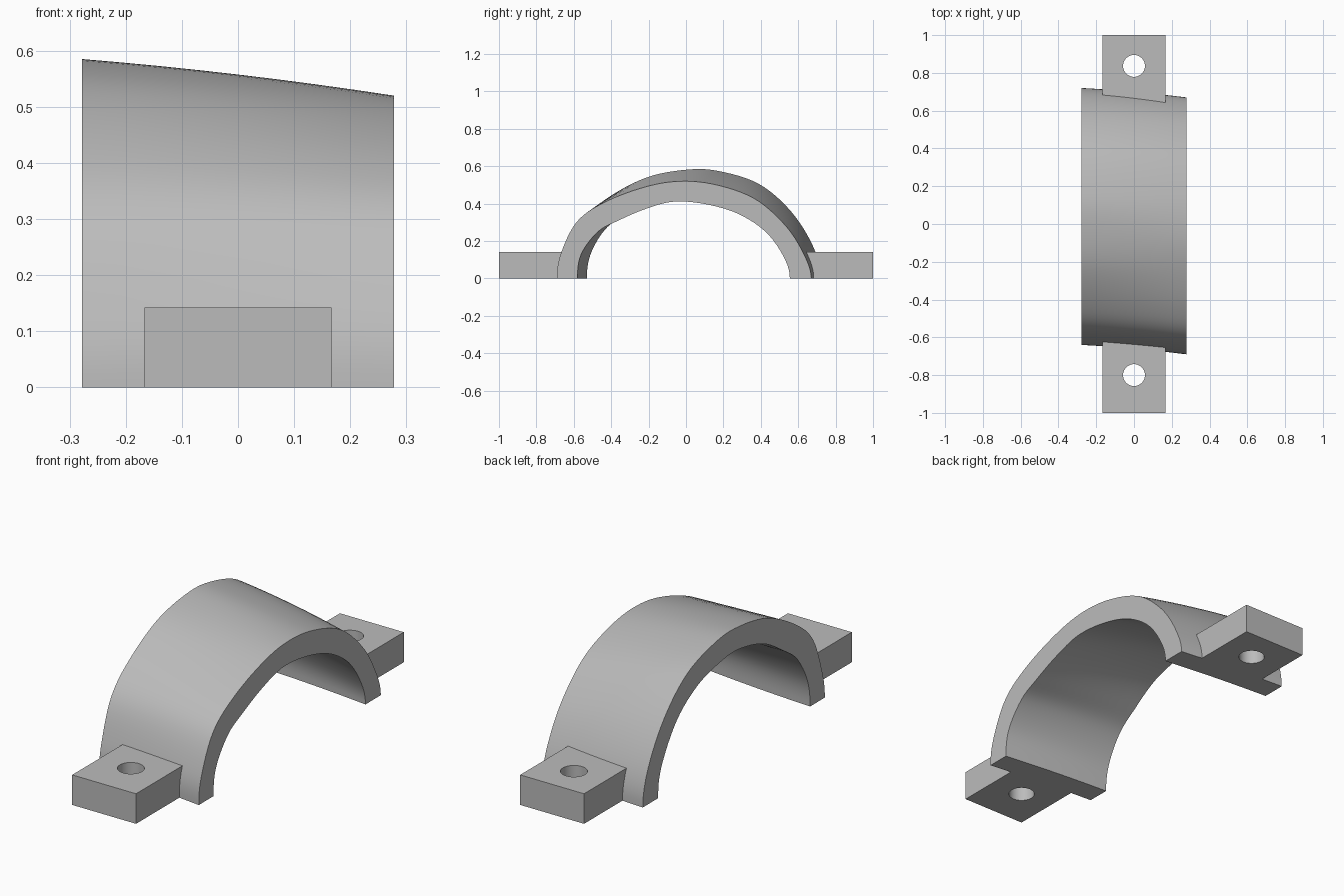
import bpy
import bmesh
from mathutils import Vector

cube = bpy.data.objects.get("Cube")
if cube:
    bpy.data.objects.remove(cube)

grey = bpy.data.materials.new("plain grey")
grey.use_nodes = True
colour = (0.5, 0.5, 0.5, 1)
grey.diffuse_color = colour
grey.node_tree.nodes["Principled BSDF"].inputs["Base Color"].default_value = colour

HALF_WIDTH = 0.278
STEPS = 6      # curve subdivisions between profile points
RINGS = 8      # sections along the width


def spline(points):
    """Smooth curve through (y, z) points, upright at both feet."""
    pts = [Vector(p) for p in points]
    pts = [Vector((pts[1].x, -pts[1].y))] + pts + [Vector((pts[-2].x, -pts[-2].y))]
    out = []
    for a, b, c, d in zip(pts, pts[1:], pts[2:], pts[3:]):
        for i in range(STEPS):
            t = i / STEPS
            out.append(0.5 * (2 * b + (c - a) * t + (2 * a - 5 * b + 4 * c - d) * t ** 2
                              + (3 * b - a - 3 * c + d) * t ** 3))
    return out + [pts[-2]]


def make_object(name, bm):
    bmesh.ops.recalc_face_normals(bm, faces=bm.faces)
    mesh = bpy.data.meshes.new(name)
    bm.to_mesh(mesh)
    bm.free()
    mesh.materials.append(grey)
    obj = bpy.data.objects.new(name, mesh)
    bpy.context.collection.objects.link(obj)
    return obj


def smooth(obj):
    bpy.ops.object.select_all(action="DESELECT")
    obj.select_set(True)
    bpy.context.view_layer.objects.active = obj
    bpy.ops.object.shade_smooth_by_angle(angle=0.6)


# Arch profiles (y, z): the low end at +x, and the taller shifted end at -x
outer_low = [(-.69, 0), (-.67, .13), (-.586, .30), (-.45, .40), (-.25, .48), (-.06, .518),
             (.14, .505), (.36, .43), (.525, .29), (.625, .14), (.67, 0)]
outer_high = [(-.64, 0), (-.62, .13), (-.55, .31), (-.42, .43), (-.21, .54), (.01, .582),
              (.18, .573), (.39, .505), (.56, .36), (.68, .17), (.72, 0)]
inner_low = [(-.58, 0), (-.56, .13), (-.47, .25), (-.36, .31), (-.22, .37), (-.07, .41),
             (.1, .398), (.28, .345), (.43, .245), (.525, .11), (.555, 0)]
inner_high = [(i[0] + h[0] - o[0], i[1] + h[1] - o[1])
              for i, h, o in zip(inner_low, outer_high, outer_low)]

# Arched strap: closed sections lofted across the width with a slight bow
low = spline(outer_low) + spline(inner_low)[::-1]
high = spline(outer_high) + spline(inner_high)[::-1]
bm = bmesh.new()
rings = []
for r in range(RINGS + 1):
    t = r / RINGS
    bow = 0.02 * t * (1 - t)
    ring = []
    for h, l in zip(high, low):
        p = h.lerp(l, t)
        lift = bow if p.y > 0.01 else 0
        ring.append(bm.verts.new((HALF_WIDTH * (2 * t - 1), p.x + bow, p.y + lift)))
    rings.append(ring)
count = len(low)
for a, b in zip(rings, rings[1:]):
    for i in range(count):
        j = (i + 1) % count
        bm.faces.new((a[i], a[j], b[j], b[i]))
for ring in (rings[0], rings[-1]):
    for i in range(count // 2 - 1):
        bm.faces.new((ring[i], ring[i + 1], ring[count - 2 - i], ring[count - 1 - i]))
smooth(make_object("arched_strap", bm))


# Mounting lugs, each with a round bolt hole
def mounting_lug(name, inner_y, outer_y, hole_y):
    half, height, radius, sides = 0.167, 0.142, 0.058, 48
    bm = bmesh.new()
    bmesh.ops.create_cube(bm, size=1)
    for v in bm.verts:
        v.co.x *= 2 * half
        v.co.y = (inner_y + outer_y) / 2 + v.co.y * abs(outer_y - inner_y)
        v.co.z = (v.co.z + 0.5) * height
    lug = make_object(name, bm)

    bm = bmesh.new()
    bmesh.ops.create_cone(bm, cap_ends=True, segments=sides, radius1=radius,
                          radius2=radius, depth=1)
    cutter = make_object(name + "_hole_cutter", bm)
    cutter.location.y = hole_y
    cutter.hide_render = True
    cut = lug.modifiers.new("bolt hole", "BOOLEAN")
    cut.operation = "DIFFERENCE"
    cut.solver = "EXACT"
    cut.object = cutter
    bpy.context.view_layer.objects.active = lug
    bpy.ops.object.modifier_apply(modifier=cut.name)
    bpy.data.objects.remove(cutter)
    smooth(lug)


mounting_lug("front_lug", -0.6, -1, -0.80)
mounting_lug("back_lug", 0.625, 1, 0.837)
